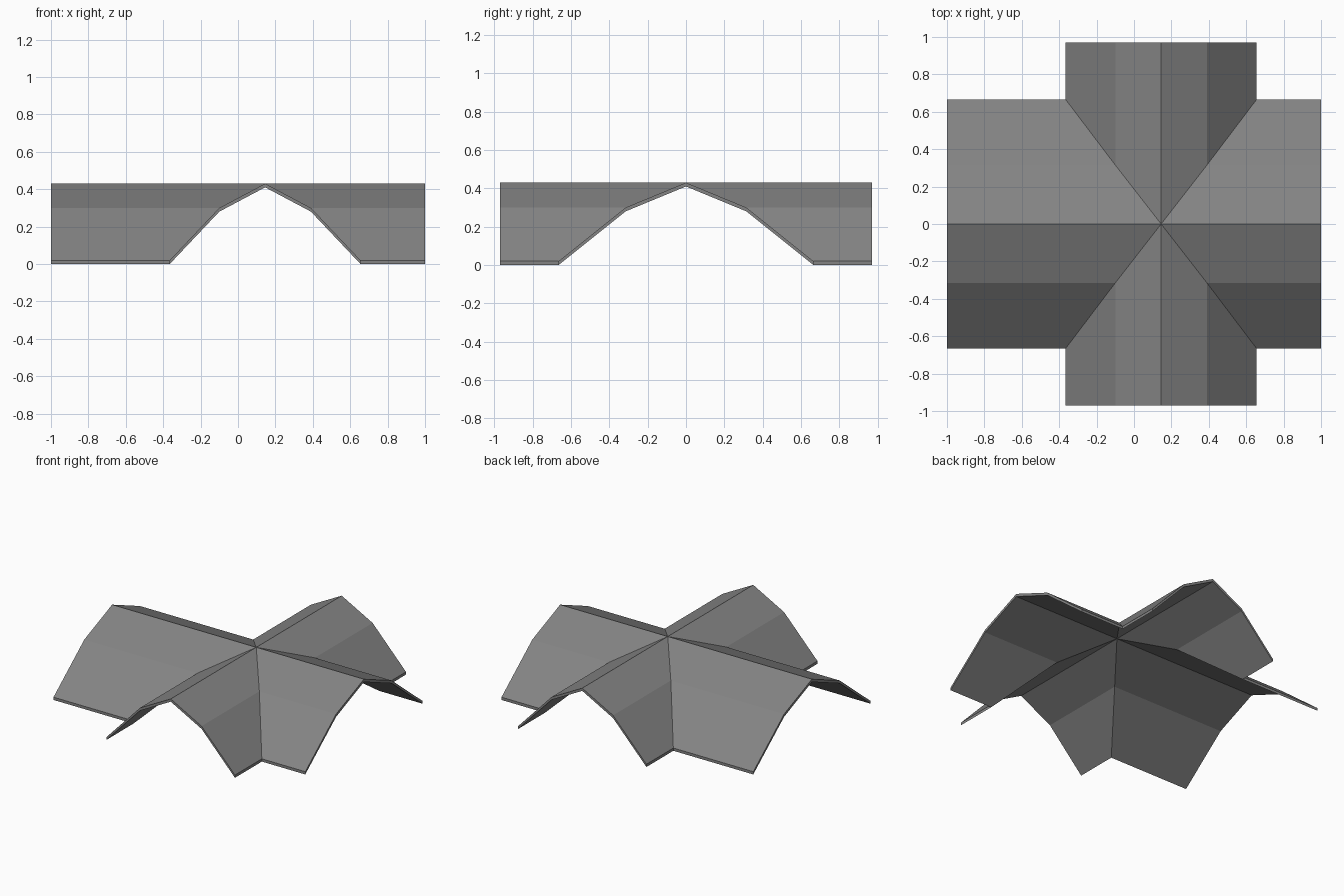
import bpy
import bmesh

cube = bpy.data.objects.get("Cube")
if cube:
    bpy.data.objects.remove(cube, do_unlink=True)

# Roof dimensions: crossing point, heights of ridge / knee / eave, sheet thickness
CENTRE_X = 0.145
HEIGHTS = (0.43, 0.30, 0.02)
THICKNESS = 0.02
HALF_X = (0, 0.245, 0.51)     # widths of the wings running along y
HALF_Y = (0, 0.315, 0.665)    # widths of the wings running along x

slate = bpy.data.materials.new("slate grey")
slate.use_nodes = True
grey = (0.23, 0.23, 0.23, 1)
slate.diffuse_color = grey
slate.node_tree.nodes["Principled BSDF"].inputs["Base Color"].default_value = grey


def add_wing(bm, along_x, direction, length):
    """Two gambrel slopes from the valleys out to the gable end."""
    for side in (-1, 1):
        rows = []
        for hx, hy, z in zip(HALF_X, HALF_Y, HEIGHTS):
            if along_x:
                valley, end = (direction * hx, side * hy), (direction * length, side * hy)
            else:
                valley, end = (side * hx, direction * hy), (side * hx, direction * length)
            rows.append([bm.verts.new((x + CENTRE_X, y, z)) for x, y in (valley, end)])
        for upper, lower in zip(rows, rows[1:]):
            face = bm.faces.new((upper[0], upper[1], lower[1], lower[0]))
            face.normal_update()
            if face.normal.z < 0:
                face.normal_flip()


# Crossing gable wings joined along the valleys
bm = bmesh.new()
for direction in (-1, 1):
    add_wing(bm, True, direction, 1 - direction * CENTRE_X)
    add_wing(bm, False, direction, 0.97)
bmesh.ops.remove_doubles(bm, verts=bm.verts[:], dist=0.0005)

# Underside and thin rim
result = bmesh.ops.extrude_face_region(bm, geom=bm.faces[:], use_keep_orig=True)
under = [v for v in result["geom"] if isinstance(v, bmesh.types.BMVert)]
bmesh.ops.translate(bm, verts=under, vec=(0, 0, -THICKNESS))
bmesh.ops.recalc_face_normals(bm, faces=bm.faces[:])

mesh = bpy.data.meshes.new("cross_gambrel_roof")
bm.to_mesh(mesh)
bm.free()
mesh.materials.append(slate)
roof = bpy.data.objects.new("cross_gambrel_roof", mesh)
bpy.context.collection.objects.link(roof)
